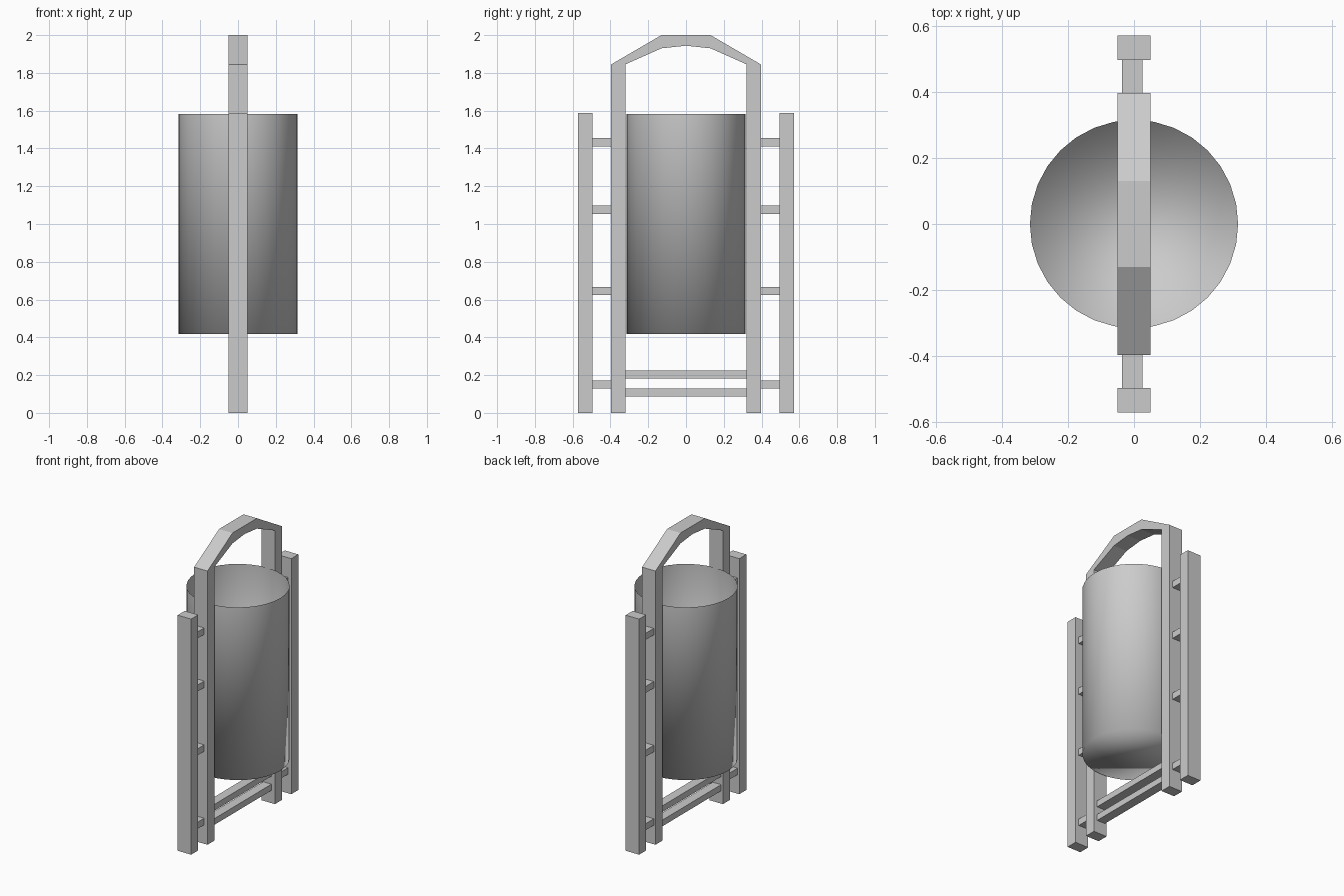
import bpy, bmesh

if "Cube" in bpy.data.objects:
    bpy.data.objects.remove(bpy.data.objects["Cube"])


def finish(bm, name):
    bmesh.ops.recalc_face_normals(bm, faces=bm.faces)
    mesh = bpy.data.meshes.new(name)
    bm.to_mesh(mesh)
    bm.free()
    ob = bpy.data.objects.new(name, mesh)
    bpy.context.collection.objects.link(ob)
    return ob


def box(name, x, y, z):
    bm = bmesh.new()
    bmesh.ops.create_cube(bm, size=1)
    for v in bm.verts:
        for i, (lo, hi) in enumerate((x, y, z)):
            v.co[i] = hi if v.co[i] > 0 else lo
    return finish(bm, name)


HALF = 0.05            # half depth of the posts
RAIL_X = (-0.037, 0.025)

# Arched inner frame: one profile in the YZ plane, extruded along x
right_outer = [(0.396, 0), (0.396, 1.845), (0.13, 2.0)]
right_inner = [(0.13, 1.93), (0.321, 1.845), (0.321, 0)]
profile = right_outer + [(-y, z) for y, z in reversed(right_outer)]
profile += [(-y, z) for y, z in reversed(right_inner)] + [(0, 1.944)] + right_inner
bm = bmesh.new()
face = bm.faces.new([bm.verts.new((-HALF, y, z)) for y, z in profile])
ext = bmesh.ops.extrude_face_region(bm, geom=[face], use_keep_orig=True)
bmesh.ops.translate(bm, vec=(2 * HALF, 0, 0),
                    verts=[g for g in ext["geom"] if isinstance(g, bmesh.types.BMVert)])
finish(bm, "arched_frame")

# Outer posts and the short rungs joining them to the frame
for side, s in (("right", 1), ("left", -1)):
    box(f"{side}_outer_post", (-HALF, HALF), sorted((s * 0.496, s * 0.571)), (0, 1.588))
    for i, z in enumerate((0.15, 0.645, 1.075, 1.433)):
        box(f"{side}_rung_{i + 1}", RAIL_X, sorted((s * 0.396, s * 0.496)),
            (z - 0.022, z + 0.022))

# Lower cross bars
for i, z in enumerate((0.107, 0.203)):
    box(f"cross_bar_{i + 1}", RAIL_X, (-0.321, 0.321), (z - 0.021, z + 0.021))

# Open-topped bin, smooth all over including the flat bottom
bm = bmesh.new()
bmesh.ops.create_cone(bm, cap_ends=True, segments=32, radius1=0.315, radius2=0.315,
                      depth=1.164)
top = [f for f in bm.faces if f.calc_center_median().z > 0.5]
bmesh.ops.delete(bm, geom=top, context='FACES_ONLY')
bmesh.ops.translate(bm, vec=(0, 0, 1.0), verts=bm.verts)
for f in bm.faces:
    f.smooth = True
bin_body = finish(bm, "bin_body")
